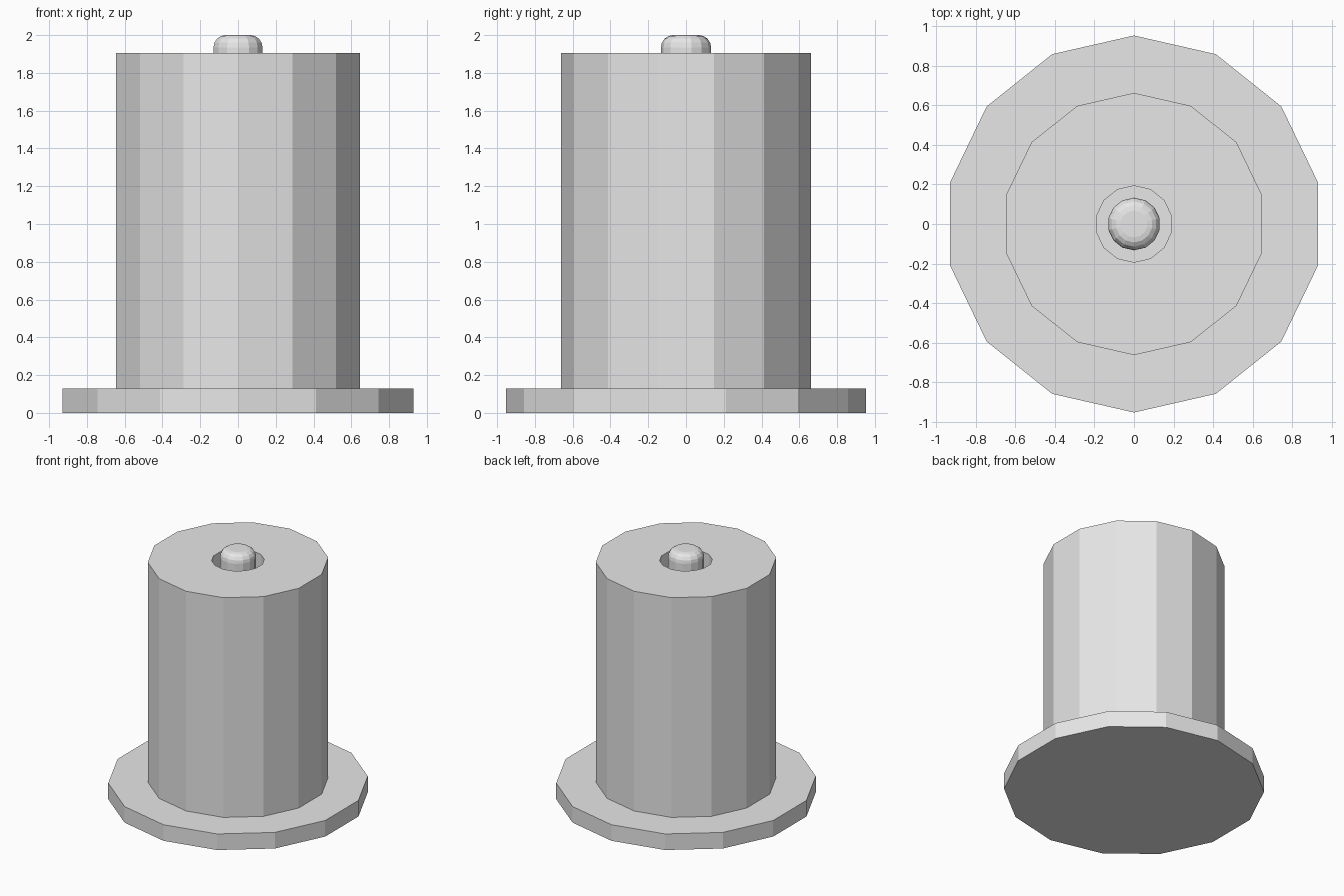
import bpy
import bmesh
import math

cube = bpy.data.objects.get("Cube")
if cube:
    bpy.data.objects.remove(cube, do_unlink=True)

SIDES = 14

grey = bpy.data.materials.new("light_grey")
grey.use_nodes = True
colour = (0.8, 0.8, 0.8, 1.0)
grey.diffuse_color = colour
grey.node_tree.nodes["Principled BSDF"].inputs["Base Color"].default_value = colour


def lathe(name, profile):
    """Turn a (radius, height) profile into a closed faceted solid with end caps."""
    bm = bmesh.new()
    rings = []
    for radius, z in profile:
        ring = []
        for i in range(SIDES):
            a = 2 * math.pi * i / SIDES
            ring.append(bm.verts.new((radius * math.sin(a), radius * math.cos(a), z)))
        rings.append(ring)
    for low, high in zip(rings, rings[1:]):
        for i in range(SIDES):
            j = (i + 1) % SIDES
            bm.faces.new((low[i], low[j], high[j], high[i]))
    bm.faces.new(rings[0])
    bm.faces.new(rings[-1])
    bmesh.ops.recalc_face_normals(bm, faces=bm.faces)
    mesh = bpy.data.meshes.new(name)
    bm.to_mesh(mesh)
    bm.free()
    mesh.materials.append(grey)
    obj = bpy.data.objects.new(name, mesh)
    bpy.context.collection.objects.link(obj)
    return obj


BASE_TOP, BODY_TOP, TOP = 0.13, 1.905, 2.0
BODY_R, HOLE_R, PIN_R, ROUND = 0.662, 0.193, 0.133, 0.065

# Wide flange, barrel and bored hole as one continuous outline
lathe("flanged_barrel", [
    (0.952, 0), (0.952, BASE_TOP),
    (BODY_R, BASE_TOP), (BODY_R, BODY_TOP),
    (HOLE_R, BODY_TOP), (HOLE_R, BASE_TOP),
])

# Central pin with a rounded tip
tip = []
for k in range(5):
    a = math.pi / 2 * k / 4
    tip.append((PIN_R - ROUND + ROUND * math.cos(a), TOP - ROUND + ROUND * math.sin(a)))
lathe("centre_pin", [(PIN_R, BASE_TOP)] + tip)
